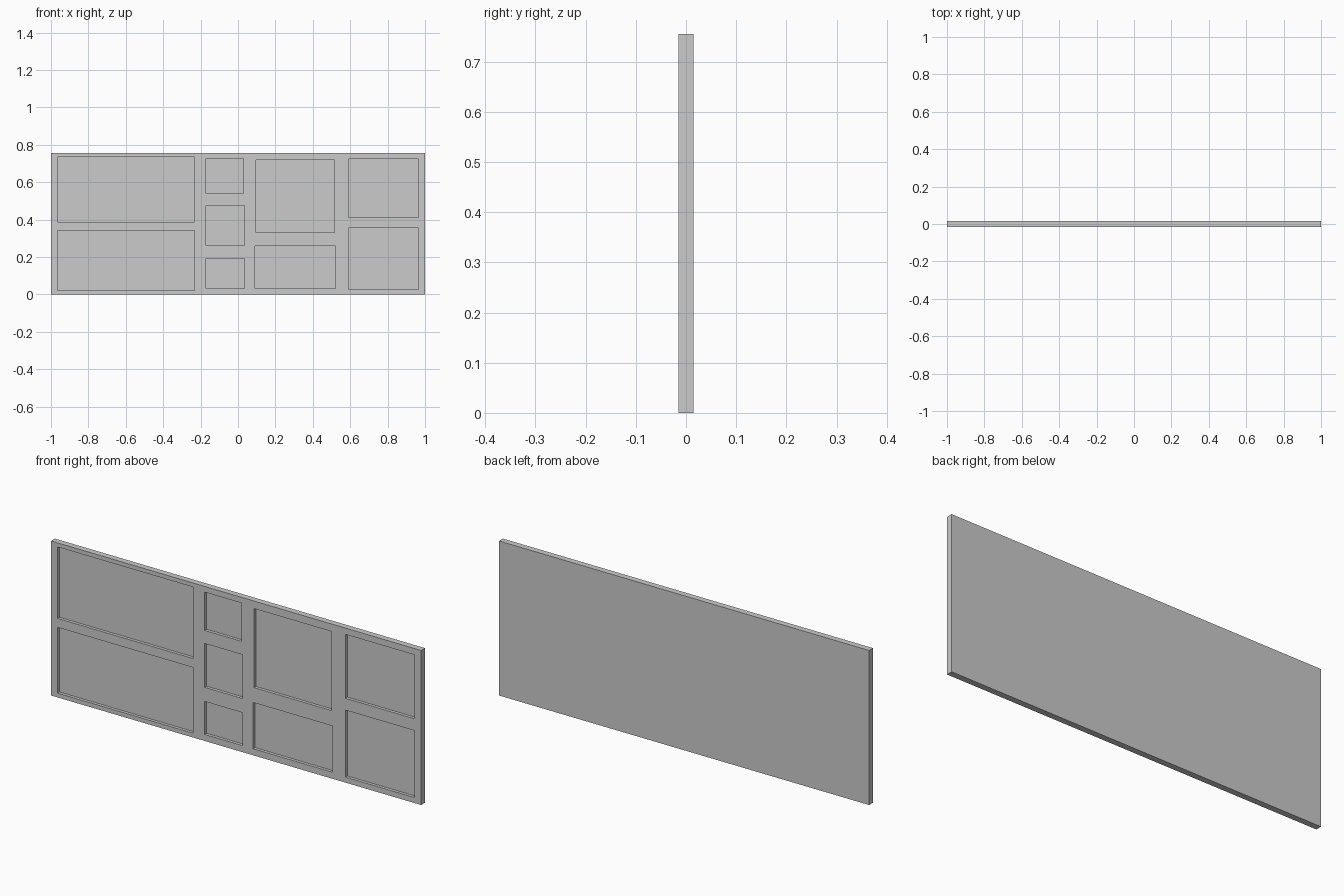
import bpy
import bmesh
from mathutils import Matrix, Vector

if "Cube" in bpy.data.objects:
    bpy.data.objects.remove(bpy.data.objects["Cube"])

WIDTH, HEIGHT, THICK = 2.0, 0.755, 0.03
FLOOR_Y = 0.0  # depth position of the recess floors

# recessed panels: x0, x1, z0, z1
PANELS = [
    (-0.965, -0.233, 0.386, 0.735),
    (-0.965, -0.233, 0.021, 0.342),
    (-0.170, 0.029, 0.540, 0.727),
    (-0.170, 0.034, 0.262, 0.476),
    (-0.170, 0.034, 0.032, 0.193),
    (0.097, 0.516, 0.332, 0.718),
    (0.092, 0.521, 0.032, 0.258),
    (0.591, 0.965, 0.412, 0.724),
    (0.591, 0.965, 0.027, 0.354),
]


def boxes(name, bounds):
    """One object made of boxes given as (x0, x1, y0, y1, z0, z1)."""
    bm = bmesh.new()
    for x0, x1, y0, y1, z0, z1 in bounds:
        centre = Vector((x0 + x1, y0 + y1, z0 + z1)) / 2
        size = Matrix.Diagonal((x1 - x0, y1 - y0, z1 - z0, 1))
        bmesh.ops.create_cube(bm, size=1, matrix=Matrix.Translation(centre) @ size)
    mesh = bpy.data.meshes.new(name)
    bm.to_mesh(mesh)
    bm.free()
    obj = bpy.data.objects.new(name, mesh)
    bpy.context.collection.objects.link(obj)
    return obj


# flat slab
board = boxes("panelled_board", [(-WIDTH / 2, WIDTH / 2, -THICK / 2, THICK / 2, 0, HEIGHT)])

# recesses sunk into the front face
cutter = boxes("recess_cutter", [(x0, x1, -0.1, FLOOR_Y, z0, z1) for x0, x1, z0, z1 in PANELS])
cutter.hide_render = True
mod = board.modifiers.new("recesses", 'BOOLEAN')
mod.operation = 'DIFFERENCE'
mod.solver = 'EXACT'
mod.object = cutter

# apply the cut and drop the helper
bpy.context.view_layer.objects.active = board
board.select_set(True)
bpy.ops.object.modifier_apply(modifier=mod.name)
bpy.data.objects.remove(cutter)
